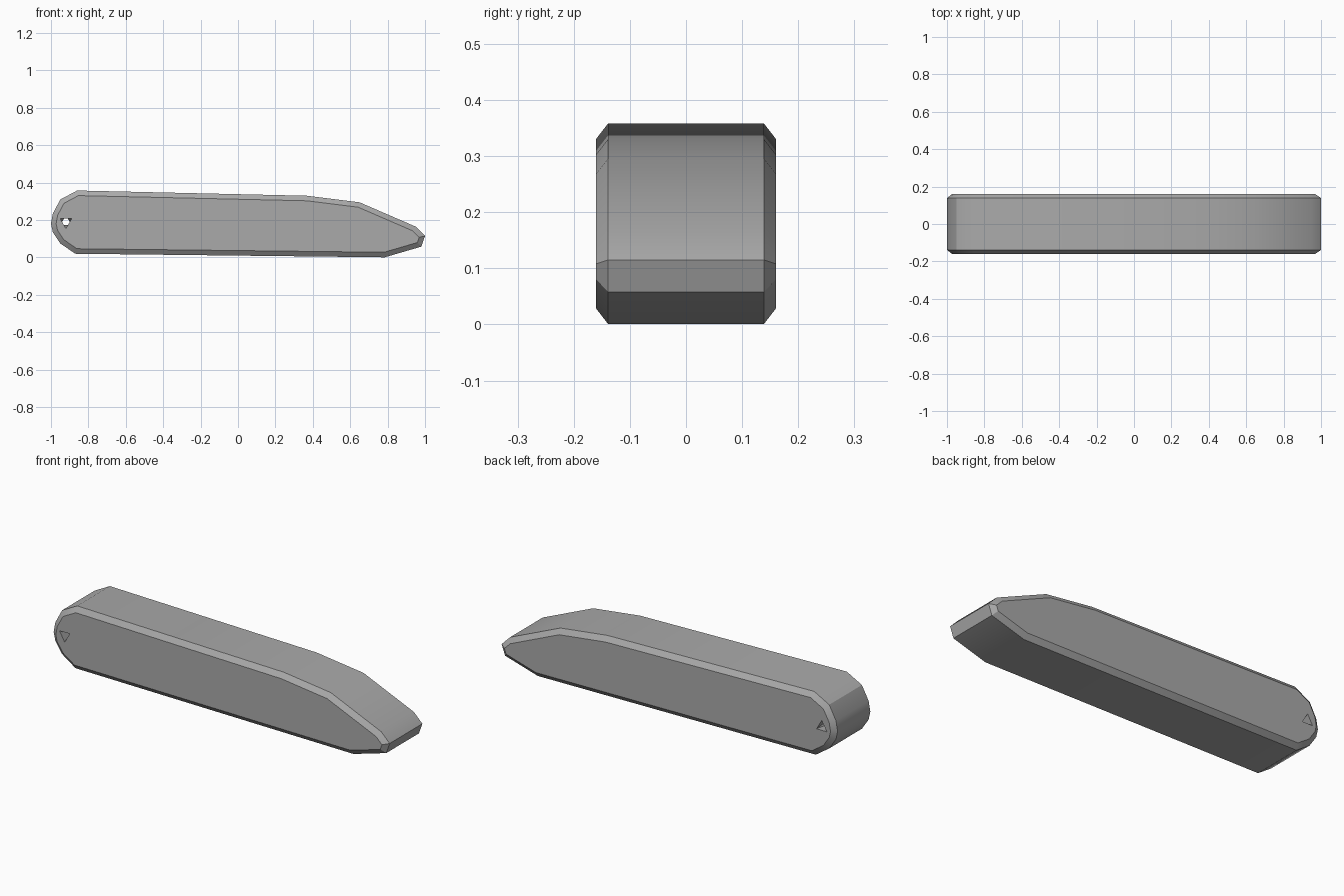
import bpy, bmesh, math
from mathutils import Vector

cube = bpy.data.objects.get("Cube")
if cube:
    bpy.data.objects.remove(cube, do_unlink=True)

HALF, CHAMFER_Y, CHAMFER = 0.16, 0.021, 0.027

# Side outline (x, z), clockwise from the rear
OUTLINE = [(-1, 0.18), (-0.99, 0.235), (-0.95, 0.31), (-0.86, 0.358),
           (0.37, 0.33), (0.65, 0.295), (0.95, 0.165), (1, 0.115),
           (0.98, 0.058), (0.785, 0.001), (-0.87, 0.02), (-0.95, 0.075),
           (-0.99, 0.135)]


def inset(points, d):
    """Mitred inward offset of a clockwise convex outline."""
    pts = [Vector(p) for p in points]
    result = []
    for i, p in enumerate(pts):
        a = (p - pts[i - 1]).normalized()
        b = (pts[(i + 1) % len(pts)] - p).normalized()
        na, nb = Vector((a.y, -a.x)), Vector((b.y, -b.x))
        result.append(p + (na + nb) * d / (1 + na.dot(nb)))
    return result


def hull_object(name, rings):
    """Convex solid around (outline, y) rings."""
    bm = bmesh.new()
    for outline, y in rings:
        for x, z in outline:
            bm.verts.new((x, y, z))
    bmesh.ops.convex_hull(bm, input=bm.verts)
    bmesh.ops.dissolve_limit(bm, angle_limit=math.radians(0.5),
                             verts=bm.verts, edges=bm.edges)
    bmesh.ops.recalc_face_normals(bm, faces=bm.faces)
    mesh = bpy.data.meshes.new(name)
    bm.to_mesh(mesh)
    bm.free()
    obj = bpy.data.objects.new(name, mesh)
    bpy.context.collection.objects.link(obj)
    return obj


def triangle(cx, cz, r, turn):
    return [(cx + r * math.cos(turn + k * math.tau / 3),
             cz + r * math.sin(turn + k * math.tau / 3)) for k in range(3)]


# Chamfered bar
grey = bpy.data.materials.new("plain_grey")
grey.use_nodes = True
colour = (0.4, 0.4, 0.4, 1)
grey.diffuse_color = colour
grey.node_tree.nodes["Principled BSDF"].inputs["Base Color"].default_value = colour

inner = inset(OUTLINE, CHAMFER)
edge_y = HALF - CHAMFER_Y
bar = hull_object("handle_body", [(inner, -HALF), (OUTLINE, -edge_y),
                                  (OUTLINE, edge_y), (inner, HALF)])
bar.data.materials.append(grey)

# Twisted triangular hole through the rear end
cutter = hull_object("hole_cutter", [
    (triangle(-0.92, 0.19, 0.035, -math.pi / 2), -HALF - 0.002),
    (triangle(-0.92, 0.19, 0.035, math.pi / 2), HALF + 0.002)])
cutter.hide_render = True
cutter.data.materials.append(grey)
cut = bar.modifiers.new("hole", 'BOOLEAN')
cut.operation = 'DIFFERENCE'
cut.solver = 'EXACT'
cut.object = cutter

bpy.ops.object.select_all(action='DESELECT')
bar.select_set(True)
bpy.context.view_layer.objects.active = bar
bpy.ops.object.modifier_apply(modifier=cut.name)
bpy.data.objects.remove(cutter, do_unlink=True)

bpy.ops.object.shade_smooth_by_angle(angle=math.radians(30))
